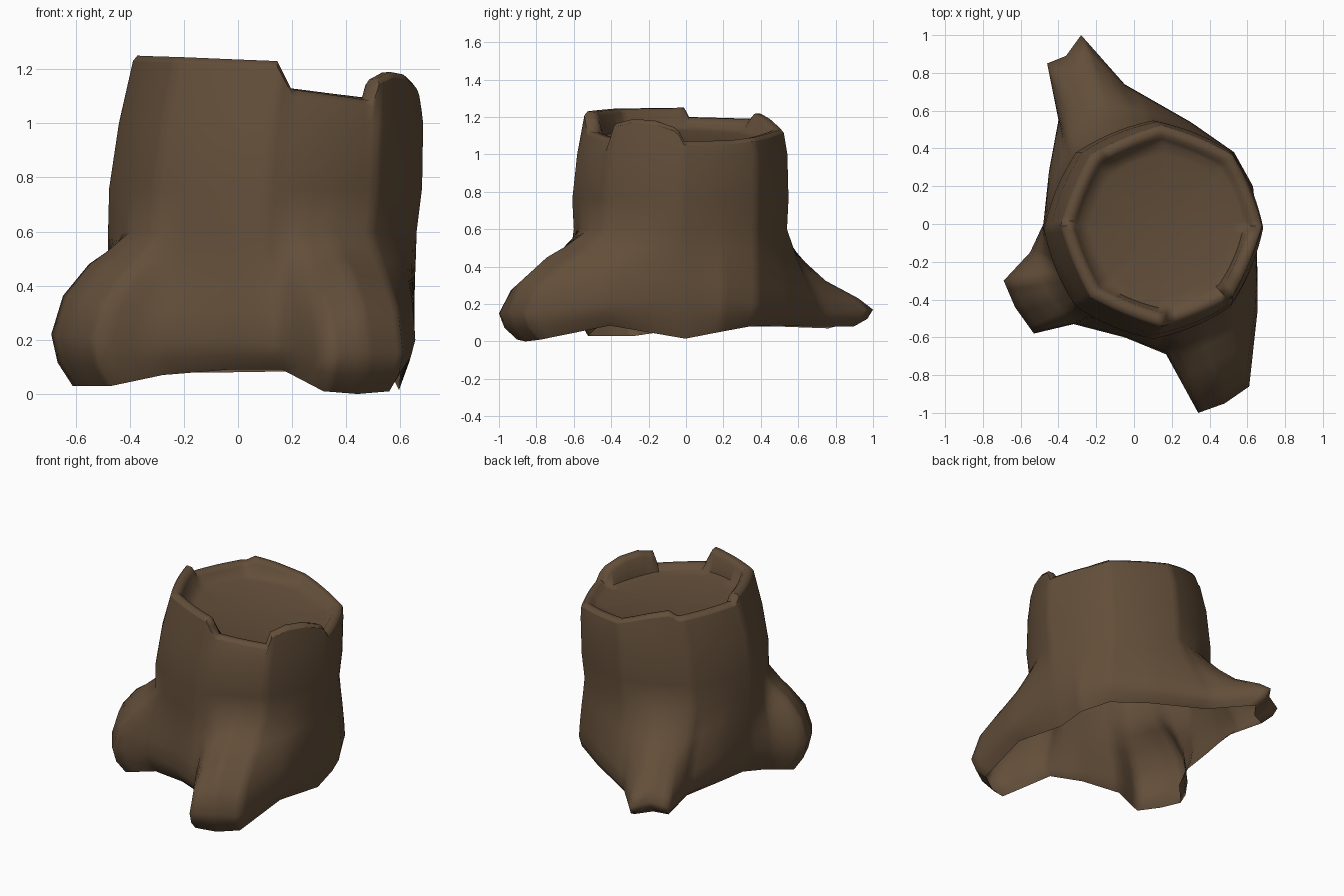
import bpy, math
from mathutils import Vector

if "Cube" in bpy.data.objects:
    bpy.data.objects.remove(bpy.data.objects["Cube"])

N = 120  # columns around the trunk

wood = bpy.data.materials.new("dark_brown_bark")
wood.diffuse_color = (0.125, 0.077, 0.042, 1)
wood.use_nodes = True
wood.node_tree.nodes["Principled BSDF"].inputs["Base Color"].default_value = wood.diffuse_color

# Root stations: trunk angle, widest x, y, bottom z, widest z, shoulder z
ROOTS = [
    (0, .65, .0, .015, .25, .45), (24, .63, .20, .05, .22, .42),
    (45, .53, .38, .08, .20, .42), (69, .30, .54, .085, .18, .40),
    (93, -.05, .74, .08, .15, .35), (111, -.28, 1.0, .08, .17, .32),
    (117, -.36, .89, .08, .19, .36), (126, -.46, .85, .07, .16, .32),
    (141, -.40, .55, .08, .15, .36), (159, -.45, .28, .08, .20, .42),
    (180, -.48, .0, .07, .25, .42), (198, -.55, -.15, .05, .20, .42),
    (207, -.69, -.30, .03, .22, .48), (216, -.63, -.44, .03, .22, .48),
    (228, -.53, -.58, .03, .20, .44), (237, -.32, -.53, .07, .20, .38),
    (258, -.05, -.60, .09, .20, .40), (276, .17, -.69, .09, .18, .38),
    (285, .34, -1.0, .01, .15, .38), (297, .48, -.95, .0, .16, .45),
    (315, .61, -.86, .01, .15, .42), (336, .655, -.45, .085, .20, .43)]

# Broken rim: angle, height
RIM = [(0, 1.07), (30, 1.075), (45, 1.09), (66, 1.11), (90, 1.135), (111, 1.19),
       (126, 1.22), (132, 1.19), (177, 1.20), (180, 1.25), (225, 1.245),
       (270, 1.23), (276, 1.125), (312, 1.085), (315, 1.165), (327, 1.19),
       (342, 1.18), (356, 1.14)]


def sample(table, a):
    """Linear lookup around the full circle."""
    t = table + [(360,) + tuple(table[0][1:])]
    for p, q in zip(t, t[1:]):
        if p[0] <= a <= q[0]:
            k = (a - p[0]) / (q[0] - p[0])
            return [u + (v - u) * k for u, v in zip(p[1:], q[1:])]


def section(cx, cy, r, a, z, facet=.5):
    """Point on a trunk section: a circle flattened towards an octagon."""
    flat = math.cos(math.pi / 8) / math.cos(math.radians(a % 45 - 22.5))
    rr = r * (1 + (flat - 1) * facet)
    t = math.radians(a)
    return Vector((cx + rr * math.cos(t), cy + rr * math.sin(t), z))


def cut(r, a, drop):
    """Point on the tilted saw cut, lowered by drop."""
    p = section(.145, -.01, r, a, 0)
    p.z = 1.153 - .124 * p.x - drop
    return p


def loft(name, columns, cap=None, sharp=60):
    """Skin a closed loop of equal-length vertical columns."""
    m = len(columns[0])
    verts = [p for c in columns for p in c]
    faces = []
    for i in range(N):
        j = (i + 1) % N
        for k in range(m - 1):
            faces.append((i * m + k, j * m + k, j * m + k + 1, i * m + k + 1))
    if cap is not None:
        verts.append(cap)
        for i in range(N):
            faces.append((i * m + m - 1, (i + 1) % N * m + m - 1, len(verts) - 1))
    me = bpy.data.meshes.new(name)
    me.from_pydata(verts, [], faces)
    me.materials.append(wood)
    ob = bpy.data.objects.new(name, me)
    bpy.context.collection.objects.link(ob)
    bpy.context.view_layer.objects.active = ob
    bpy.ops.object.select_all(action='DESELECT')
    ob.select_set(True)
    bpy.ops.object.shade_smooth_by_angle(angle=math.radians(sharp))
    return ob


bark, top = [], []
for i in range(N):
    a = i * 360 / N
    x, y, zb, zw, zs = sample(ROOTS, a)
    rim = sample(RIM, a)[0]
    foot = Vector((x, y, zw))
    collar = section(.09, -.03, .57, a, .6)
    centre = Vector((.1, -.03, 0))
    bulge = .4 if a < 165 else .55  # the back root is slimmer

    def inset(f, z):
        p = foot.lerp(centre, f)
        return Vector((p.x, p.y, z))

    def slope(f, z):
        p = foot.lerp(collar, f)
        return Vector((p.x, p.y, z))

    # Hollow root flare up to the trunk and outer rim
    bark.append([inset(.10, zb), inset(.03, zb + (zw - zb) * .45), foot,
                 slope(.15, zw + (zs - zw) * bulge), slope(.48, zs),
                 slope(.7, zs + (.6 - zs) * .37), collar,
                 section(.102, -.03, .578, a, .76),
                 section(.122, -.02, .562, a, 1.0),
                 section(.145, -.01, .533, a, rim - .02, .7)])
    # Rounded rim lip running down to the tilted, slightly dished cut face
    top.append([section(.145, -.01, .533, a, rim - .02, .7),
                section(.145, -.01, .517, a, rim, .7),
                section(.145, -.01, .480, a, rim - .003, .7),
                section(.145, -.01, .460, a, rim - .025, .7),
                cut(.435, a, .04), cut(.38, a, .055)])

loft("stump_bark", bark, sharp=100)
loft("stump_cut_top", top, Vector((.145, -.01, 1.075)))
